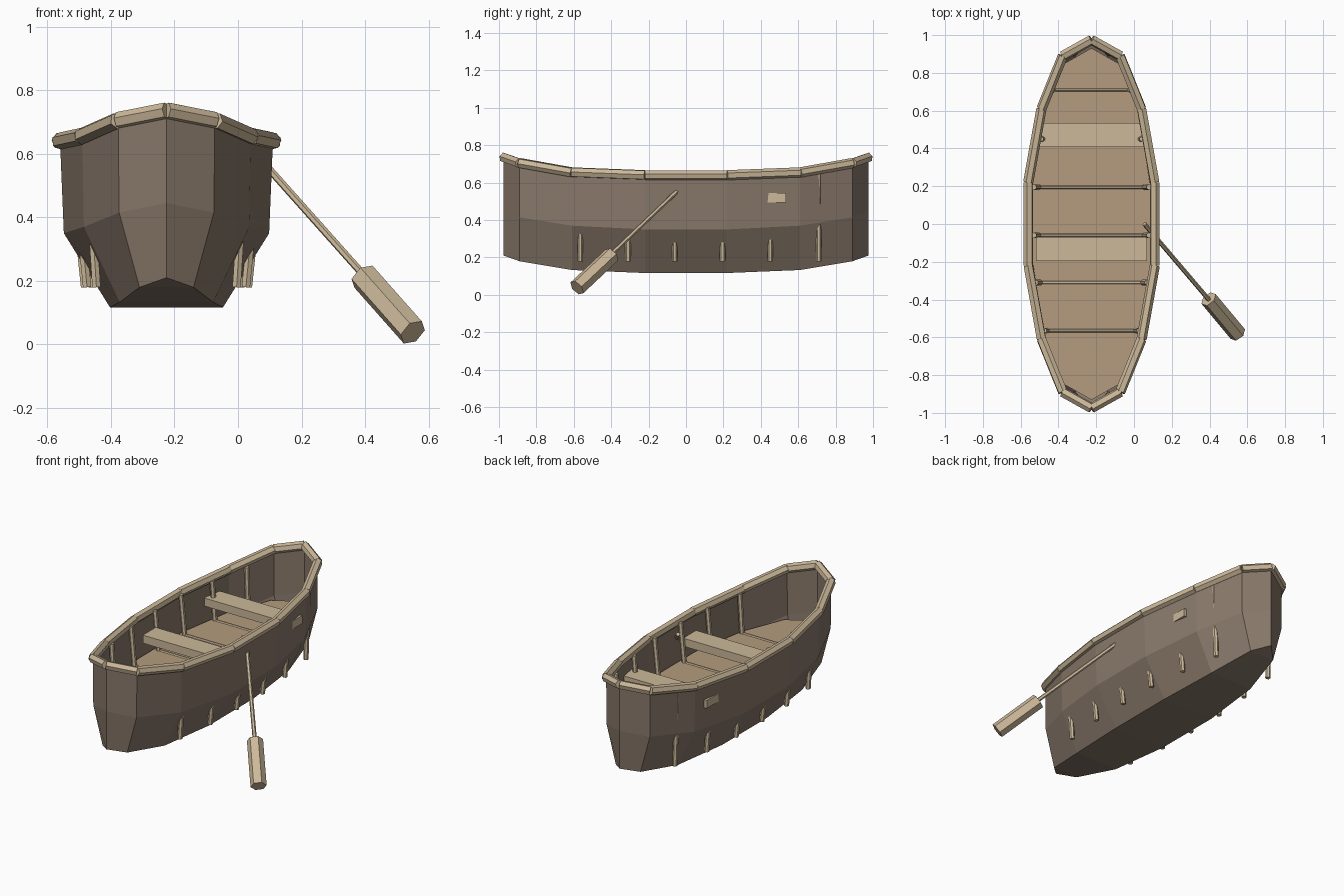
import bpy, bmesh
from mathutils import Vector, Matrix

if "Cube" in bpy.data.objects:
    bpy.data.objects.remove(bpy.data.objects["Cube"])

CX = -0.225  # boat centre line


def material(name, rgb):
    m = bpy.data.materials.new(name)
    m.diffuse_color = (*rgb, 1)
    m.use_nodes = True
    m.node_tree.nodes["Principled BSDF"].inputs["Base Color"].default_value = m.diffuse_color
    return m


DARK = material("dark_wood", (0.25, 0.19, 0.145))
LIGHT = material("light_wood", (0.60, 0.48, 0.32))
FLOOR = material("floor_wood", (0.46, 0.33, 0.21))


def finish(name, bm, mat):
    bmesh.ops.recalc_face_normals(bm, faces=bm.faces)
    me = bpy.data.meshes.new(name)
    bm.to_mesh(me)
    bm.free()
    me.materials.append(mat)
    ob = bpy.data.objects.new(name, me)
    bpy.context.collection.objects.link(ob)
    return ob


def rod(bm, a, b, r, twist=0.0):
    """Six-sided rod from a to b."""
    a, b = Vector(a), Vector(b)
    d = b - a
    new = bmesh.ops.create_cone(bm, cap_ends=True, segments=6, radius1=r, radius2=r, depth=d.length)["verts"]
    mat = Vector((0, 0, 1)).rotation_difference(d).to_matrix().to_4x4() @ Matrix.Rotation(twist, 4, 'Z')
    mat.translation = (a + b) / 2
    bmesh.ops.transform(bm, matrix=mat, verts=new)


# Hull stations from bow to middle: y, then (half width, z) for each row
YS = [0.975, 0.89, 0.61, 0.22]
TOP = [(0, 0.735), (0.152, 0.705), (0.265, 0.655), (0.335, 0.64)]
MID = [(0, 0.445), (0.149, 0.415), (0.26, 0.37), (0.323, 0.35)]
BOT = [(0, 0.21), (0.085, 0.18), (0.147, 0.133), (0.178, 0.117)]


def ring(row):
    """Closed 14-point ring round the boat."""
    side = [(w, -y, z) for y, (w, z) in zip(YS, row)]
    side += [(w, -y, z) for w, y, z in reversed(side)]
    left = [(-w, y, z) for w, y, z in reversed(side[1:-1])]
    return [Vector((CX + w, y, z)) for w, y, z in side + left]


# Hull shell
bm = bmesh.new()
rows = [[bm.verts.new(p) for p in ring(r)] for r in (TOP, MID, BOT)]
n = len(rows[0])
for up, low in zip(rows, rows[1:]):
    for i in range(n):
        j = (i + 1) % n
        bm.faces.new((up[i], up[j], low[j], low[i]))
b = rows[2]
for i in range(7):
    quad = [b[i], b[i + 1], b[(n - i - 1) % n], b[(n - i) % n]]
    bm.faces.new(list(dict.fromkeys(quad)))
finish("hull", bm, DARK)

# Rim rods along the top edge
bm = bmesh.new()
top = ring(TOP)
for i in range(n):
    rod(bm, top[i], top[(i + 1) % n], 0.027, 0.26)
finish("rim", bm, LIGHT)

# Floor slab, slightly inside the hull
half = [(w * 0.96, y * 0.955) for y, (w, z) in zip(YS, MID)]
right = [(w, -y) for w, y in half] + list(reversed(half))
outline = right + [(-w, y) for w, y in reversed(right[1:-1])]
bm = bmesh.new()
face = bm.faces.new([bm.verts.new((CX + x, y, 0.385)) for x, y in outline])
up = bmesh.ops.extrude_face_region(bm, geom=[face])["geom"]
bmesh.ops.translate(bm, vec=(0, 0, 0.018), verts=[v for v in up if isinstance(v, bmesh.types.BMVert)])
finish("floor", bm, FLOOR)

# Ribs: a post on each side and a thin bar across the floor
RIBS = [(-0.565, 0.250), (-0.31, 0.295), (-0.06, 0.305), (0.195, 0.305), (0.45, 0.268), (0.71, 0.212)]
bm = bmesh.new()
for y, w in RIBS:
    for s in (-1, 1):
        rod(bm, (CX + s * (0.65 * w + 0.058), y, 0.18), (CX + s * w, y, 0.645), 0.015)
    rod(bm, (CX - w + 0.015, y, 0.402), (CX + w - 0.015, y, 0.402), 0.009)
finish("ribs", bm, LIGHT)

# Seats
for name, y in (("front_seat", -0.133), ("rear_seat", 0.472)):
    bm = bmesh.new()
    bmesh.ops.create_cube(bm, size=1)
    bmesh.ops.scale(bm, vec=(0.587, 0.127, 0.05), verts=bm.verts)
    bmesh.ops.translate(bm, vec=(CX, y, 0.52), verts=bm.verts)
    finish(name, bm, LIGHT)

# Oar leaning over the side
for name, p, q, r in (("oar_shaft", (0.055, 0.0, 0.60), (0.40, -0.405, 0.213), 0.012),
                      ("oar_blade", (0.395, -0.397, 0.213), (0.55, -0.583, 0.038), 0.046)):
    bm = bmesh.new()
    rod(bm, p, q, r, 0.35)
    finish(name, bm, LIGHT)
